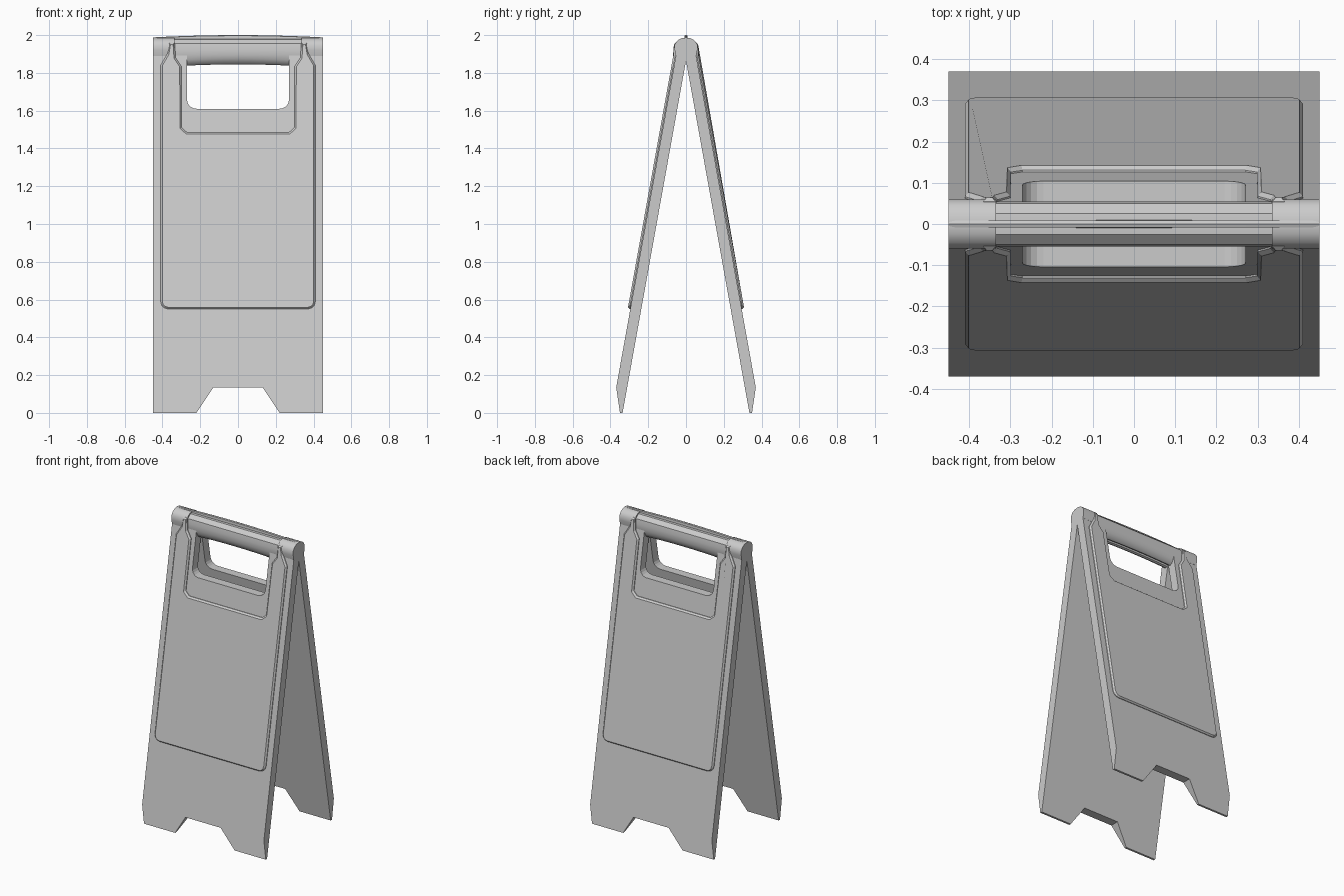
import bpy, bmesh, math

if "Cube" in bpy.data.objects:
    bpy.data.objects.remove(bpy.data.objects["Cube"])


def inner(z):
    """Distance of a leaning panel's inside face from the centre plane."""
    return 0.18 * (1.865 - z)


def make_object(name, bm, mirror=False):
    bmesh.ops.recalc_face_normals(bm, faces=bm.faces)
    me = bpy.data.meshes.new(name)
    bm.to_mesh(me)
    bm.free()
    ob = bpy.data.objects.new(name, me)
    bpy.context.collection.objects.link(ob)
    if mirror:
        mod = ob.modifiers.new("other_side", 'MIRROR')
        mod.use_axis = (False, True, False)
    return ob


def arc(cx, cz, r, a0, a1, n=5):
    """Corner points (x, z) on an arc, angles in degrees."""
    return [(cx + r * math.cos(math.radians(a0 + (a1 - a0) * i / n)),
             cz + r * math.sin(math.radians(a0 + (a1 - a0) * i / n))) for i in range(n + 1)]


def slab(half, depth):
    """Symmetric outline in x/z extruded toward -y; returns mesh and front face."""
    bm = bmesh.new()
    outline = half + [(-x, z) for x, z in reversed(half)]
    back = [bm.verts.new((x, 0, z)) for x, z in outline]
    front = [bm.verts.new((x, -depth, z)) for x, z in outline]
    bm.faces.new(back)
    face = bm.faces.new(front)
    n = len(outline)
    for i in range(n):
        j = (i + 1) % n
        bm.faces.new((back[i], back[j], front[j], front[i]))
    bmesh.ops.recalc_face_normals(bm, faces=bm.faces)
    return bm, face


def sweep(name, profile, xs):
    """Loft a y/z profile (function of x), mirrored in y, along x."""
    bm = bmesh.new()
    rings = []
    for x in xs:
        half = profile(x)
        full = half + [(-y, z) for y, z in reversed(half) if y > 1e-6]
        rings.append([bm.verts.new((x, y, z)) for y, z in full])
    for a, b in zip(rings, rings[1:]):
        for i in range(len(a)):
            j = (i + 1) % len(a)
            bm.faces.new((a[i], a[j], b[j], b[i]))
    bm.faces.new(rings[0])
    bm.faces.new(rings[-1])
    return make_object(name, bm)


# Leaning boards with foot cut-out, handle opening and tapered feet
BEND = 0.135
half = [(0.13, BEND), (0.22, 0.0), (0.45, 0.0), (0.45, 1.93), (0.27, 1.93)]
half += arc(0.22, 1.66, 0.05, 0, -90)
bm, _ = slab(half, 0.058)
# the outline runs foot -> top -> opening, closing across the middle
bm.free()
left = [(-x, z) for x, z in reversed(half)]
ring = half + left
bm = bmesh.new()
back = [bm.verts.new((x, 0, z)) for x, z in ring]
front = [bm.verts.new((x, -0.058, z)) for x, z in ring]
for loop in (back, front):
    bm.faces.new(loop)
for i in range(len(ring)):
    j = (i + 1) % len(ring)
    bm.faces.new((back[i], back[j], front[j], front[i]))
bmesh.ops.bisect_plane(bm, geom=bm.verts[:] + bm.edges[:] + bm.faces[:], dist=1e-5,
                       plane_co=(0, 0, BEND), plane_no=(0, 0, 1))
for v in bm.verts:
    t = 0.058 if v.co.z > BEND - 1e-3 else 0.014
    v.co.y = -inner(v.co.z) - (t if v.co.y < -0.02 else 0)
make_object("board", bm, mirror=True)

# Raised sign faces with bevelled rim and a recess around the opening
half = arc(0.37, 0.59, 0.04, -90, 0, 3)
half += [(0.41, 1.84), (0.375, 1.90), (0.365, 1.96), (0.335, 1.96), (0.33, 1.88), (0.30, 1.835)]
half += [(0.298, 1.51), (0.27, 1.485)]
bm, face = slab(half, 0.012)
bmesh.ops.inset_region(bm, faces=[face], thickness=0.009, use_even_offset=True)
for v in face.verts:
    v.co.y = -0.022
for v in bm.verts:
    off = 0.05 - v.co.y
    v.co.y = -max(inner(v.co.z) + off, off - 0.008)
make_object("sign_face", bm, mirror=True)

# Hinge barrel ends
barrel = [(0, 1.987), (0.025, 1.983), (0.045, 1.972), (0.06, 1.95), (0.06, 1.92),
          (0.054, 1.89), (0.03, 1.872), (0, 1.868)]
for side, label in ((-1, "left"), (1, "right")):
    sweep("hinge_barrel_" + label, lambda x: barrel, [side * 0.335, side * 0.45])


# Carrying handle with a rounded, slightly arched grip
def grip(x):
    lift = 0.010 * (1 - (x / 0.335) ** 2)
    return [(0, 1.98), (0.025, 1.978), (0.05, 1.955), (0.055, 1.925), (0.054, 1.895),
            (0.048, 1.865 + lift), (0.035, 1.843 + lift), (0.02, 1.835 + lift),
            (0.008, 1.84 + lift), (0, 1.87)]


handle = sweep("handle", grip, [-0.335 + 0.67 * i / 10 for i in range(11)])

# Thin arched seam ridge along the top
sweep("top_ridge", lambda x: [(0, 2.0 - 0.012 * (abs(x) / 0.45) ** 2),
                              (0.008, 1.997 - 0.012 * (abs(x) / 0.45) ** 2),
                              (0.010, 1.965), (0, 1.965)],
      [-0.45 + 0.9 * i / 10 for i in range(11)])

# Smooth shading on the rounded handle and barrels
bpy.ops.object.select_all(action='DESELECT')
for ob in bpy.data.objects:
    if ob.name.startswith(("handle", "hinge")):
        ob.select_set(True)
        bpy.context.view_layer.objects.active = ob
bpy.ops.object.shade_smooth_by_angle(angle=math.radians(35))
